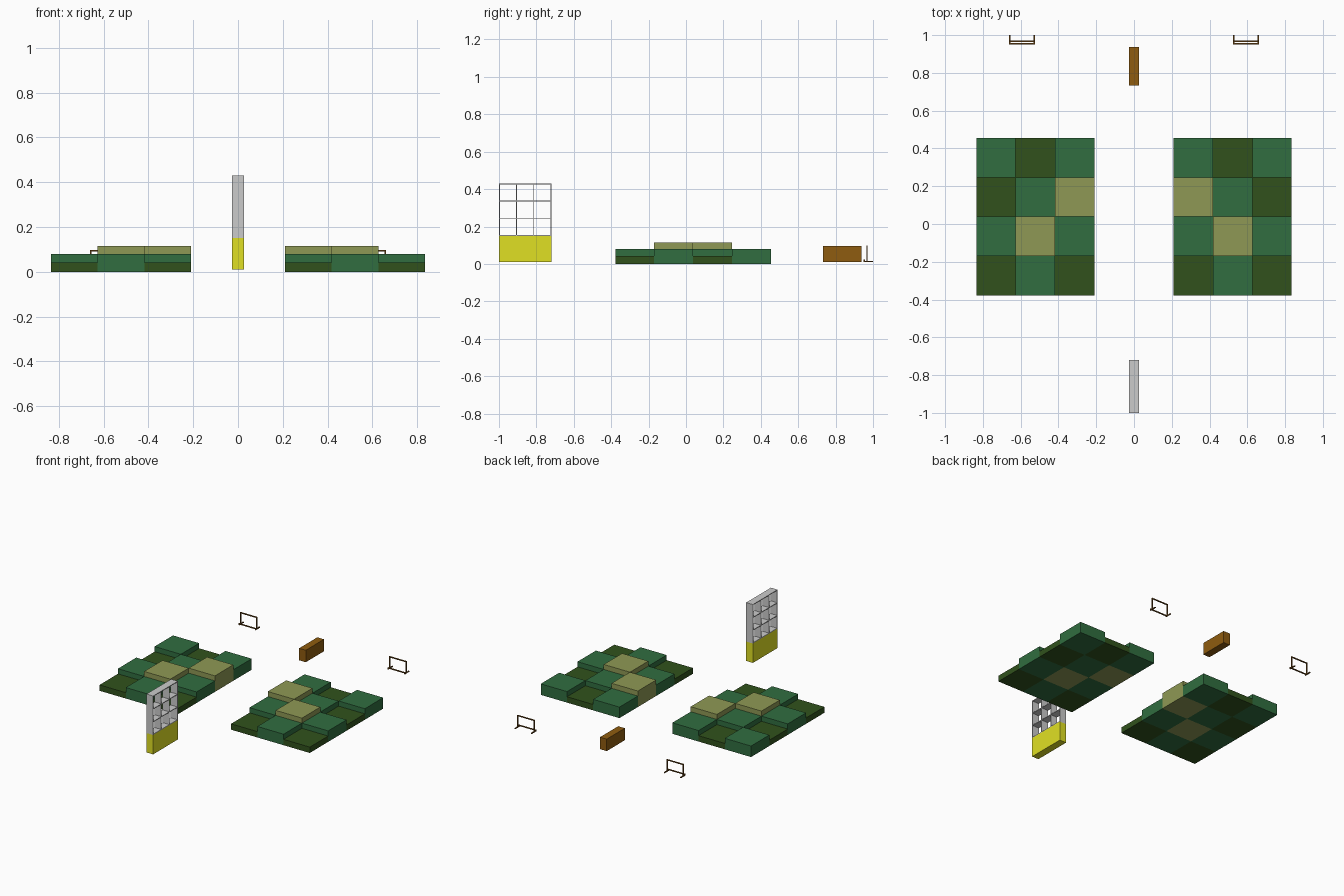
import bpy, bmesh
from mathutils import Vector

if "Cube" in bpy.data.objects:
    bpy.data.objects.remove(bpy.data.objects["Cube"])


def material(name, srgb):
    m = bpy.data.materials.new(name)
    lin = [c / 12.92 if c < 0.04045 else ((c + 0.055) / 1.055) ** 2.4 for c in srgb]
    m.diffuse_color = (*lin, 1)
    m.use_nodes = True
    m.node_tree.nodes["Principled BSDF"].inputs["Base Color"].default_value = m.diffuse_color
    return m


DARK = material("dark_green", (0.19, 0.32, 0.11))
MID = material("mid_green", (0.19, 0.43, 0.25))
LIGHT = material("light_olive", (0.56, 0.60, 0.33))
YELLOW = material("yellow", (0.88, 0.88, 0.14))
BROWN = material("brown", (0.56, 0.36, 0.06))
WOOD = material("dark_wood", (0.42, 0.27, 0.08))


def boxes(name, spans, mat=None):
    """One object made of boxes, each given as (x0, x1, y0, y1, z0, z1)."""
    bm = bmesh.new()
    for x0, x1, y0, y1, z0, z1 in spans:
        x0, x1 = sorted((x0, x1))
        lo, hi = Vector((x0, y0, z0)), Vector((x1, y1, z1))
        new = bmesh.ops.create_cube(bm, size=1)["verts"]
        bmesh.ops.scale(bm, vec=hi - lo, verts=new)
        bmesh.ops.translate(bm, vec=(lo + hi) / 2, verts=new)
    mesh = bpy.data.meshes.new(name)
    bm.to_mesh(mesh)
    bm.free()
    ob = bpy.data.objects.new(name, mesh)
    bpy.context.collection.objects.link(ob)
    if mat:
        mesh.materials.append(mat)
    return ob


# Stepped terrain: rows run back to front, columns run from the centre outward
TIERS = {"D": ("low", 0.042, DARK), "M": ("middle", 0.079, MID), "L": ("high", 0.115, LIGHT)}
LAYOUT = ["MDM", "LMD", "MLM", "DMD"]
CELL, INNER, BACK = 0.2083, 0.21, 0.455
for side, s in (("left", -1), ("right", 1)):
    for r, row in enumerate(LAYOUT):
        for c, key in enumerate(row):
            tier, height, mat = TIERS[key]
            x, y = INNER + c * CELL, BACK - r * CELL
            boxes(f"{side}_{tier}_block", [(s * x, s * (x + CELL), y - CELL, y, 0, height)], mat)

# Tower: yellow base with an open 3 x 3 shelf above
X0, X1, Y0, Y1 = -0.027, 0.026, -1.0, -0.72
Z0, Z1, T = 0.15, 0.43, 0.005
boxes("tower_base", [(X0, X1, Y0, Y1, 0.011, Z0)], YELLOW)
walls = []
for i in range(4):
    y = Y0 + i * (Y1 - Y0 - T) / 3
    z = Z0 + i * (Z1 - Z0 - T) / 3
    walls.append((X0, X1, y, y + T, Z0, Z1))
    walls.append((X0, X1, Y0, Y1, z, z + T))
boxes("tower_shelf", walls)

# Wooden crate at the back
boxes("crate", [(X0, X1, 0.732, 0.938, 0.011, 0.097)], BROWN)

# Hurdles: side feet, two posts, top rail and a low front rail
for side, s in (("left", -1), ("right", 1)):
    a, b, t = 0.524, 0.661, 0.007
    parts = [(s * a, s * b, 0.964, 0.971, 0.091, 0.098),
             (s * a, s * b, 0.950, 0.957, 0.016, 0.023)]
    for x in (a, b - t):
        parts.append((s * x, s * (x + t), 0.964, 0.971, 0.011, 0.091))
        parts.append((s * x, s * (x + t), 0.950, 1.0, 0.010, 0.017))
    boxes(f"{side}_hurdle", parts, WOOD)
